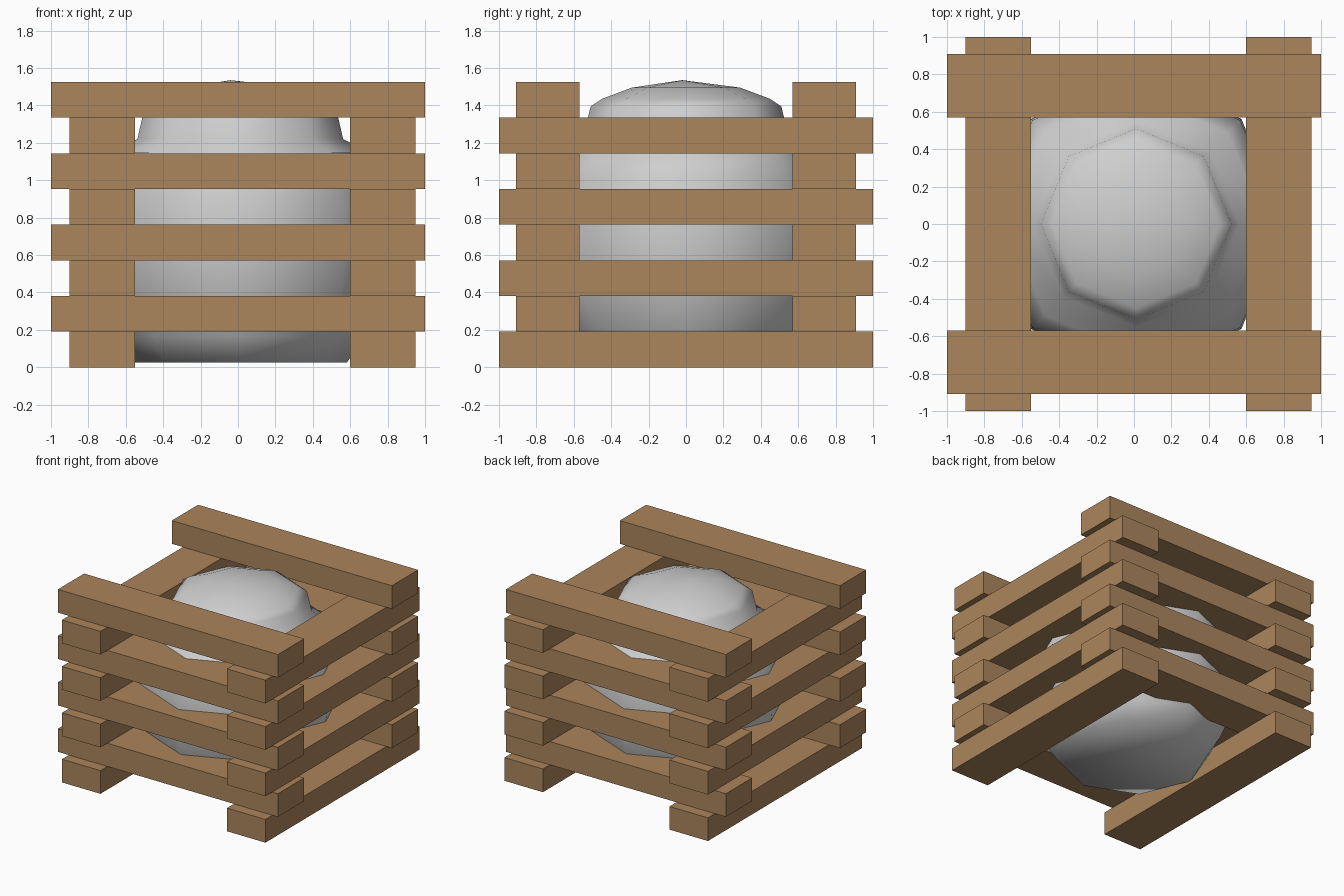
import bpy, bmesh, math

if "Cube" in bpy.data.objects:
    bpy.data.objects.remove(bpy.data.objects["Cube"])


def material(name, rgb):
    m = bpy.data.materials.new(name)
    m.diffuse_color = (*rgb, 1)
    m.use_nodes = True
    m.node_tree.nodes["Principled BSDF"].inputs["Base Color"].default_value = m.diffuse_color
    return m


WOOD = material("brown wood", (0.41, 0.235, 0.107))
GREY = material("light grey", (0.62, 0.62, 0.62))


def add_object(name, bm, mat):
    bmesh.ops.recalc_face_normals(bm, faces=bm.faces)
    me = bpy.data.meshes.new(name)
    bm.to_mesh(me)
    bm.free()
    me.materials.append(mat)
    ob = bpy.data.objects.new(name, me)
    bpy.context.collection.objects.link(ob)
    return ob


def beam(name, lo, hi):
    bm = bmesh.new()
    bmesh.ops.create_cube(bm, size=1)
    for v in bm.verts:
        v.co = [(a + b) / 2 + c * (b - a) for a, b, c in zip(lo, hi, v.co)]
    return add_object(name, bm, WOOD)


# Crate: eight layers of paired beams, alternating in direction
LAYERS, H = 8, 1.525 / 8
for i in range(LAYERS):
    z0, z1 = i * H, (i + 1) * H
    if i % 2 == 0:
        beam("side_beam_left", (-0.9, -1, z0), (-0.55, 1, z1))
        beam("side_beam_right", (0.6, -1, z0), (0.95, 1, z1))
    else:
        beam("cross_beam_front", (-1, -0.91, z0), (1, -0.57, z1))
        beam("cross_beam_back", (-1, 0.57, z0), (1, 0.91, z1))

# Jar: eight-sided lathed body with neck and domed lid
SIDES, CX = 8, 0.012
profile = [(0.57, 0.025), (0.66, 0.16), (0.76, 0.38), (0.795, 0.64),
           (0.785, 0.86), (0.75, 1.03), (0.69, 1.15), (0.55, 1.22),
           (0.51, 1.395), (0.45, 1.435), (0.29, 1.495)]
bm = bmesh.new()
rings = []
for r, z in profile:
    rings.append([bm.verts.new((CX + r * math.cos(2 * math.pi * k / SIDES),
                                r * math.sin(2 * math.pi * k / SIDES), z))
                  for k in range(SIDES)])
for a, b in zip(rings, rings[1:]):
    for k in range(SIDES):
        n = (k + 1) % SIDES
        bm.faces.new((a[k], a[n], b[n], b[k]))
bm.faces.new(rings[0][::-1])
apex = bm.verts.new((-0.04, -0.02, 1.535))
for k in range(SIDES):
    bm.faces.new((rings[-1][k], rings[-1][(k + 1) % SIDES], apex))
for f in bm.faces:
    f.smooth = True
add_object("round_jar", bm, GREY)
